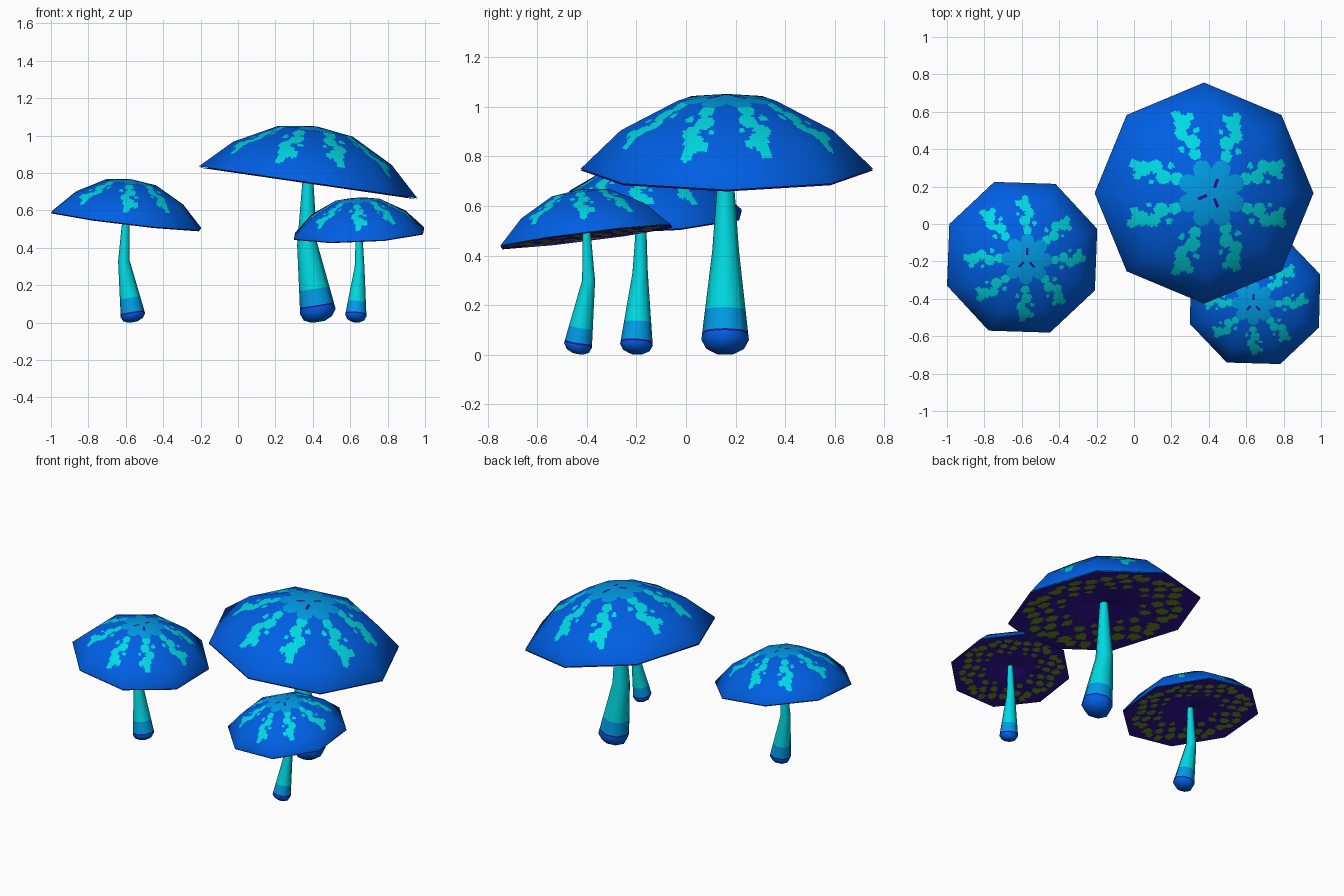
import bpy, math
from mathutils import Vector, Matrix

if "Cube" in bpy.data.objects:
    bpy.data.objects.remove(bpy.data.objects["Cube"])

def material(name, col):
    m = bpy.data.materials.new(name)
    m.diffuse_color = (*col, 1)
    m.use_nodes = True
    m.node_tree.nodes["Principled BSDF"].inputs["Base Color"].default_value = m.diffuse_color
    return m

ROYAL = material("royal blue", (0.0, 0.115, 0.78))
CYAN = material("cyan", (0.0, 0.70, 0.76))
SKY = material("sky blue", (0.0, 0.33, 0.79))
PURPLE = material("dark purple", (0.03, 0.006, 0.29))
OLIVE = material("olive green", (0.125, 0.27, 0.008))
MATS = [ROYAL, CYAN, SKY, PURPLE, OLIVE]
SIDES, SUB, STEPS = 8, 24, 18

# blobs inside one sector: distance along the arm, sideways offset, size (rim radius = 1)
TOP_BLOBS = [(.36, .00, .055), (.47, .03, .066), (.45, -.09, .03), (.57, -.03, .06), (.55, .11, .025),
             (.665, .03, .07), (.74, .01, .04), (.68, .11, .035)]
GILL_BLOBS = [(.50, .10, .055), (.56, -.12, .06), (.66, .03, .065), (.72, .20, .07),
              (.70, -.20, .07), (.80, -.06, .065), (.80, .10, .055), (.44, -.04, .035)]

def sector(x, y):
    """Coordinates along and across the middle of the sector."""
    a = math.atan2(y, x) % math.tau
    k = int(a / (math.tau / SIDES))
    d = a - (k + .5) * math.tau / SIDES
    r = math.hypot(x, y)
    return k, r * math.cos(d), r * math.sin(d), d

def in_blob(blobs, k, u, v):
    s = 1 if k % 2 else -1
    return any((u - a - .02 * (k % 3 - 1)) ** 2 + (v - s * b) ** 2 < c * c for a, b, c in blobs)

def top_colour(x, y):
    k, u, v, d = sector(x, y)
    r = math.hypot(x, y)
    if .06 < r < .14 and k in (1, 4, 6) and abs(v) < .014:
        return 3
    if r < .2 + .11 * math.sqrt(abs(math.cos(SIDES / 2 * d))):
        return 2
    return 1 if in_blob(TOP_BLOBS, k, u, v) else 0

def gill_colour(x, y):
    k, u, v, d = sector(x, y)
    if u > .91:           # thin blue lip
        return 0
    return 4 if in_blob(GILL_BLOBS, k, u, v) else 3

def dome(name, profile, colour, R, matrix, flip):
    """Eight-sided surface; profile rows are radius, height, outward part of the normal."""
    rows = []
    for (r0, h0, n0), (r1, h1, n1) in zip(profile, profile[1:]):
        for i in range(STEPS):
            t = (i + 1) / STEPS
            rows.append((r0 + (r1 - r0) * t, h0 + (h1 - h0) * t, n0 + (n1 - n0) * t))
    ring = []
    for k in range(SIDES):
        a, b = (Vector((math.cos(j * math.tau / SIDES), math.sin(j * math.tau / SIDES), 0))
                for j in (k, k + 1))
        ring += [a.lerp(b, i / SUB) for i in range(SUB)]
    n = len(ring)
    up = -1 if flip else 1
    verts, norms = [Vector((0, 0, profile[0][1] * R))], [Vector((0, 0, up))]
    for r, h, nr in rows:
        for c in ring:
            verts.append(Vector((c.x * r, c.y * r, h)) * R)
            norms.append((c.normalized() * nr + Vector((0, 0, up * math.sqrt(1 - nr * nr)))).normalized())
    faces = [(0, 1 + i, 1 + (i + 1) % n) for i in range(n)]
    for j in range(len(rows) - 1):
        p, q = 1 + j * n, 1 + (j + 1) * n
        faces += [(p + i, q + i, q + (i + 1) % n, p + (i + 1) % n) for i in range(n)]
    if flip:
        faces = [f[::-1] for f in faces]
    me = bpy.data.meshes.new(name)
    me.from_pydata(verts, [], faces)
    for m in MATS:
        me.materials.append(m)
    for p in me.polygons:
        p.use_smooth = True
        p.material_index = colour(p.center.x / R, p.center.y / R)
    me.normals_split_custom_set_from_vertices(norms)
    ob = bpy.data.objects.new(name, me)
    ob.matrix_world = matrix
    bpy.context.collection.objects.link(ob)

def stem(name, base, mid, top, r, bands):
    """Bent tapering stem with a rounded foot and coloured bands."""
    base, mid, top = Vector(base), Vector(mid), Vector(top)
    low, high = bands
    d0, d1 = (mid - base).normalized(), (top - mid).normalized()
    def along(z):
        t = (z - base.z) / (mid.z - base.z)
        return base.lerp(mid, t), r[0] + (r[1] - r[0]) * t, d0
    foot = Vector((base.x, base.y, 0))
    rings = [(foot + Vector((0, 0, .004)), r[0] * .4, d0),
             (foot.lerp(base, .4), r[0] * .8, d0), (base, r[0], d0),
             along(low), along(low + .008), along(high),
             (mid, r[1], (d0 + d1).normalized()), (top, r[2], d1)]
    cols = [0, 0, 0, 3, 2, 1, 1]
    verts, faces, mats = [], [], []
    for c, rad, d in rings:
        q = Vector((0, 0, 1)).rotation_difference(d)
        for i in range(SIDES):
            a = i * math.tau / SIDES
            p = c + q @ Vector((rad * math.cos(a), rad * math.sin(a), 0))
            p.z = max(p.z, 0)
            verts.append(p)
    for j, col in enumerate(cols):
        for i in range(SIDES):
            k = (i + 1) % SIDES
            faces.append((j * SIDES + i, j * SIDES + k, (j + 1) * SIDES + k, (j + 1) * SIDES + i))
            mats.append(col)
    faces.append(tuple(range(SIDES))[::-1])
    mats.append(0)
    me = bpy.data.meshes.new(name)
    me.from_pydata(verts, [], faces)
    for m in MATS:
        me.materials.append(m)
    for p, c in zip(me.polygons, mats):
        p.material_index = c
        p.use_smooth = True
    ob = bpy.data.objects.new(name, me)
    bpy.context.collection.objects.link(ob)

CAP = [(0, .513, 0), (.34, .468, .3), (.725, .266, .55), (1, 0, .95)]
GILLS = [(0, .09, -.4), (.38, .05, -.1), (1, -.01, .1)]

def mushroom(name, centre, R, slope, phase, base, mid, top, r, bands):
    nrm = Vector((-slope[0], -slope[1], 1)).normalized()
    tilt = Vector((0, 0, 1)).rotation_difference(nrm).to_matrix().to_4x4()
    mat = Matrix.Translation(centre) @ tilt @ Matrix.Rotation(math.radians(phase), 4, 'Z')
    dome(name + "_cap", CAP, top_colour, R, mat, False)
    dome(name + "_gills", GILLS, gill_colour, R, mat, True)
    stem(name + "_stem", base, mid, top, r, bands)

mushroom("large_mushroom", (.375, .165, .75), .591, (-.146, 0), 0,
         (.427, .158, .06), (.37, .16, .42), (.374, .16, .80), (.096, .054, .026), (.085, .18))
mushroom("left_mushroom", (-.598, -.178, .548), .431, (-.12, .05), 20.5,
         (-.562, -.2, .04), (-.61, -.185, .33), (-.598, -.18, .575), (.066, .031, .018), (.047, .13))
mushroom("small_mushroom", (.647, -.402, .478), .374, (.045, .125), 21,
         (.63, -.436, .038), (.65, -.393, .3), (.647, -.402, .505), (.057, .026, .016), (.043, .11))
